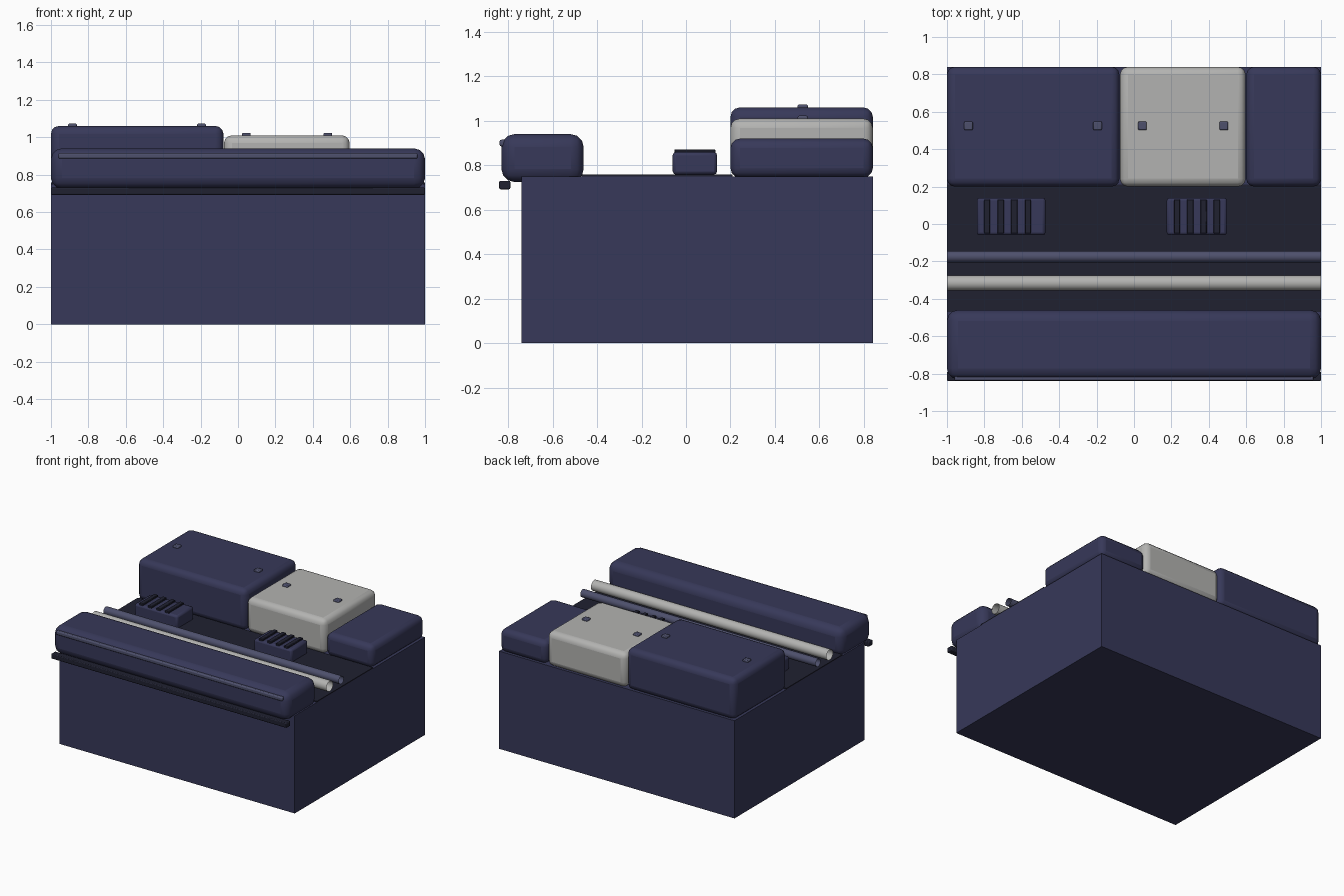
import bpy, math

if "Cube" in bpy.data.objects:
    bpy.data.objects.remove(bpy.data.objects["Cube"])

def mat(name, c):
    m = bpy.data.materials.new(name)
    m.diffuse_color = (*c, 1)
    m.use_nodes = True
    m.node_tree.nodes["Principled BSDF"].inputs["Base Color"].default_value = m.diffuse_color
    return m

BLUE = mat("navy", (0.038, 0.04, 0.1))
DARK = mat("dark", (0.014, 0.015, 0.03))
TRIM = mat("slate", (0.075, 0.08, 0.15))
SILVER = mat("silver", (0.45, 0.45, 0.44))

def smooth(o):
    bpy.ops.object.select_all(action='DESELECT')
    o.select_set(True)
    bpy.context.view_layer.objects.active = o
    bpy.ops.object.shade_smooth_by_angle(angle=math.radians(40))

def box(name, x, y, z, m, bevel=0, seg=3):
    """Box from (min, max) ranges, optionally with rounded edges."""
    bpy.ops.mesh.primitive_cube_add(size=1, location=[(a + b) / 2 for a, b in (x, y, z)])
    o = bpy.context.object
    o.name = name
    o.scale = [b - a for a, b in (x, y, z)]
    bpy.ops.object.transform_apply(location=False, rotation=False, scale=True)
    o.data.materials.append(m)
    if bevel:
        b = o.modifiers.new("round", 'BEVEL')
        b.width, b.segments = bevel, seg
        smooth(o)
    return o

def pipe(name, y, z, r, m):
    """Open-ended tube running the full width."""
    bpy.ops.mesh.primitive_cylinder_add(vertices=24, radius=r, depth=2, end_fill_type='NOTHING',
                                        location=(0, y, z), rotation=(0, math.pi / 2, 0))
    o = bpy.context.object
    o.name = name
    o.data.materials.append(m)
    smooth(o)

# base block and dark deck
box("base", (-1, 1), (-0.74, 0.84), (0, 0.75), BLUE)
box("deck", (-1, 1), (-0.47, 0.21), (0.745, 0.758), DARK)

# front pad with trim and lower rail
box("front_pad", (-1, 1), (-0.83, -0.46), (0.725, 0.94), BLUE, 0.058, 3)
box("pad_trim", (-0.96, 0.96), (-0.838, -0.80), (0.885, 0.915), TRIM, 0.008, 2)
box("lower_rail", (-1, 1), (-0.84, -0.79), (0.692, 0.73), DARK, 0.006, 2)

# pipes across the deck
pipe("silver_pipe", -0.315, 0.815, 0.04, SILVER)
pipe("slate_pipe", -0.175, 0.808, 0.03, TRIM)

# vents with four dark slats each
for i, (x0, x1, s0, step) in enumerate([(-0.84, -0.473, -0.786, 0.073), (0.175, 0.497, 0.23, 0.071)]):
    box(f"vent_{i}", (x0, x1), (-0.06, 0.14), (0.758, 0.86), BLUE, 0.015, 2)
    for k in range(4):
        c = s0 + k * step
        box(f"vent_{i}_slat_{k}", (c - 0.017, c + 0.017), (-0.052, 0.132), (0.85, 0.872), DARK, 0.003, 1)

# rear housings with fastener studs
housings = [("left_housing", -1, -0.078, 1.06, BLUE, (-0.885, -0.195)),
            ("middle_housing", -0.075, 0.597, 1.01, SILVER, (0.045, 0.48)),
            ("right_housing", 0.6, 1, 0.92, BLUE, ())]
for name, x0, x1, top, m, studs in housings:
    box(name, (x0, x1), (0.2, 0.84), (0.745, top), m, 0.042, 3)
    for k, c in enumerate(studs):
        box(f"{name}_stud_{k}", (c - 0.023, c + 0.023), (0.502, 0.548), (top - 0.01, top + 0.013), TRIM, 0.006, 2)
